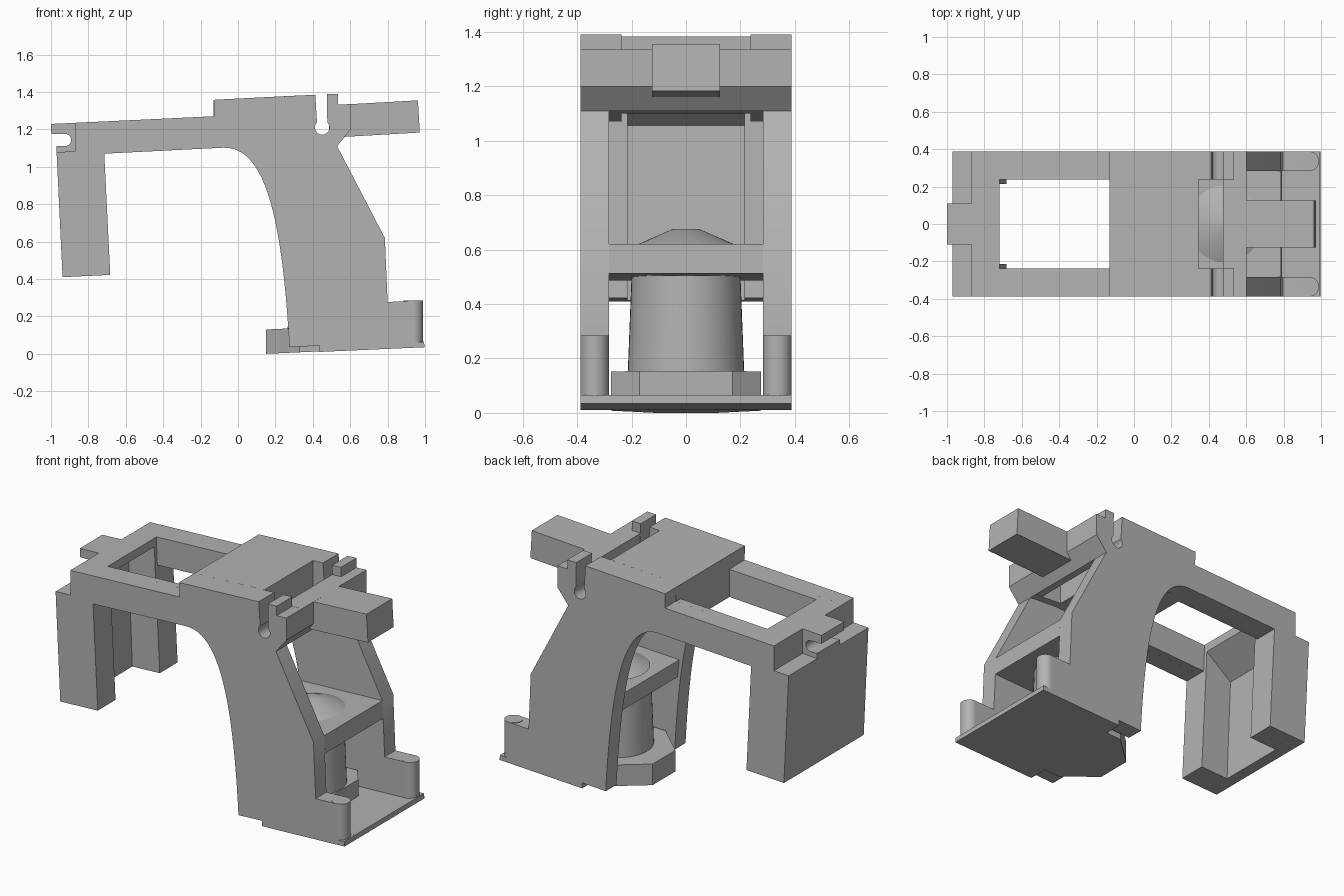
import bpy, bmesh, math
from mathutils import Vector, geometry

cube = bpy.data.objects.get("Cube")
if cube:
    bpy.data.objects.remove(cube, do_unlink=True)

grey = bpy.data.materials.new("plain grey")
grey.use_nodes = True
colour = (0.45, 0.45, 0.45, 1)
grey.diffuse_color = colour
grey.node_tree.nodes["Principled BSDF"].inputs["Base Color"].default_value = colour


def finish(name, bm):
    bmesh.ops.recalc_face_normals(bm, faces=bm.faces)
    mesh = bpy.data.meshes.new(name)
    bm.to_mesh(mesh)
    bm.free()
    mesh.materials.append(grey)
    obj = bpy.data.objects.new(name, mesh)
    bpy.context.collection.objects.link(obj)
    bpy.ops.object.select_all(action='DESELECT')
    obj.select_set(True)
    bpy.context.view_layer.objects.active = obj
    bpy.ops.object.shade_smooth_by_angle(angle=math.radians(28))
    return obj


def extrude(bm, points, offset):
    face = bm.faces.new([bm.verts.new(p) for p in points])
    new = bmesh.ops.extrude_face_region(bm, geom=[face])["geom"]
    bmesh.ops.translate(bm, vec=offset, verts=[v for v in new if isinstance(v, bmesh.types.BMVert)])


def slab(name, profile, inner, outer=None):
    """Side profile (x, z) across the middle, or as a mirrored pair of strips."""
    bm = bmesh.new()
    if outer is None:
        extrude(bm, [(x, -inner, z) for x, z in profile], (0, 2 * inner, 0))
    else:
        for side in (-1, 1):
            extrude(bm, [(x, side * inner, z) for x, z in profile], (0, side * (outer - inner), 0))
    return finish(name, bm)


def cone(name, x, y, z0, z1, r0, r1):
    bm = bmesh.new()
    bmesh.ops.create_cone(bm, cap_ends=True, segments=48, radius1=r0, radius2=r1, depth=z1 - z0)
    bmesh.ops.translate(bm, vec=(x, y, (z0 + z1) / 2), verts=bm.verts)
    return finish(name, bm)


def arc(cx, cz, r, start, end, n=14):
    angles = [math.radians(start + (end - start) * i / n) for i in range(n + 1)]
    return [(cx + r * math.cos(a), cz + r * math.sin(a)) for a in angles]


W, INNER = 0.388, 0.283

# Shared outlines
arch = [(p.x, p.y) for p in geometry.interpolate_bezier(
    Vector((-0.08, 1.102)), Vector((0.14, 1.11)), Vector((0.235, 0.75)), Vector((0.275, 0.035)), 24)]
slot = [(0.475, 1.388)] + arc(0.45, 1.21, 0.039, 45, -225) + [(0.413, 1.385)]
head = [(0.53, 1.11), (0.602, 1.2), (0.602, 1.335), (0.535, 1.332), (0.535, 1.39)] + slot + [(-0.13, 1.358)]

# Side walls
slab("side_walls",
     [(-0.97, 1.078), (-0.938, 0.41), (-0.683, 0.422), (-0.715, 1.07)] + arch +
     [(0.435, 0.044), (0.435, 0.01), (0.997, 0.035), (0.995, 0.065), (0.937, 0.062),
      (0.935, 0.283), (0.8, 0.277), (0.785, 0.62)] + head +
     [(-0.127, 1.27), (-0.87, 1.235), (-0.87, 1.083)], INNER, W)

# Rear leg: back panel with sloped support, side flanges
slab("leg_back_panel",
     [(-0.97, 1.078), (-0.938, 0.41), (-0.87, 0.413), (-0.895, 1.055), (-0.72, 1.19),
      (-0.72, 1.242), (-0.87, 1.235), (-0.87, 1.083)], INNER)
slab("leg_flanges",
     [(-0.87, 0.413), (-0.683, 0.422), (-0.715, 1.07), (-0.72, 1.19), (-0.895, 1.055)], 0.215, INNER)

# Rear tab with round-ended notch
slab("rear_tab",
     [(-0.87, 1.235), (-1, 1.229), (-0.998, 1.176)] + arc(-0.925, 1.143, 0.033, 90, -90) +
     [(-0.97, 1.11), (-0.97, 1.078), (-0.87, 1.083)], 0.11)

# Top deck: window rails, raised block, slotted strips, cross beam
slab("window_rails", [(-0.72, 1.07), (-0.13, 1.1), (-0.13, 1.27), (-0.72, 1.242)], 0.237, INNER)
slab("deck_block", [(-0.13, 1.1), (0.345, 1.12), (0.345, 1.382), (-0.13, 1.358)], 0.237)
slab("slotted_strips", [(-0.13, 1.1), (0.345, 1.12)] + head, 0.237, INNER)
slab("cross_beam",
     [(0.475, 1.12), (0.53, 1.11), (0.602, 1.2), (0.602, 1.335), (0.475, 1.33), (0.488, 1.21)], 0.237)
slab("front_arm", [(0.57, 1.16), (0.972, 1.183), (0.962, 1.355), (0.57, 1.333)], 0.125)

# Shelf between the walls and its low cone
slab("shelf", [(0.256, 0.487), (0.79, 0.512), (0.785, 0.62), (0.244, 0.596)], INNER)
cone("shelf_cone", 0.5, 0, 0.605, 0.675, 0.21, 0.05)

# Floor, base block and tapered column
slab("floor", [(0.435, 0.01), (0.997, 0.035), (0.995, 0.065), (0.435, 0.042)], INNER)
plan = [(0.15, -0.11), (0.33, -0.275), (0.62, -0.275), (0.7, -0.17)]
plan += [(x, -y) for x, y in reversed(plan)]
bm = bmesh.new()
extrude(bm, [(x, y, 0) for x, y in plan], (0, 0, 0.13))
for v in bm.verts:
    # Follow the tilt of the floor, staying above its underside
    v.co.z += 0.045 * (v.co.x - 0.15)
finish("base_block", bm)
cone("column", 0.48, 0, 0.12, 0.505, 0.215, 0.2)

# Rounded ends of the low walls
for side, label in ((1, "left"), (-1, "right")):
    cone(label + "_wall_end", 0.937, side * (W + INNER) / 2, 0.05, 0.284,
         (W - INNER) / 2, (W - INNER) / 2)
